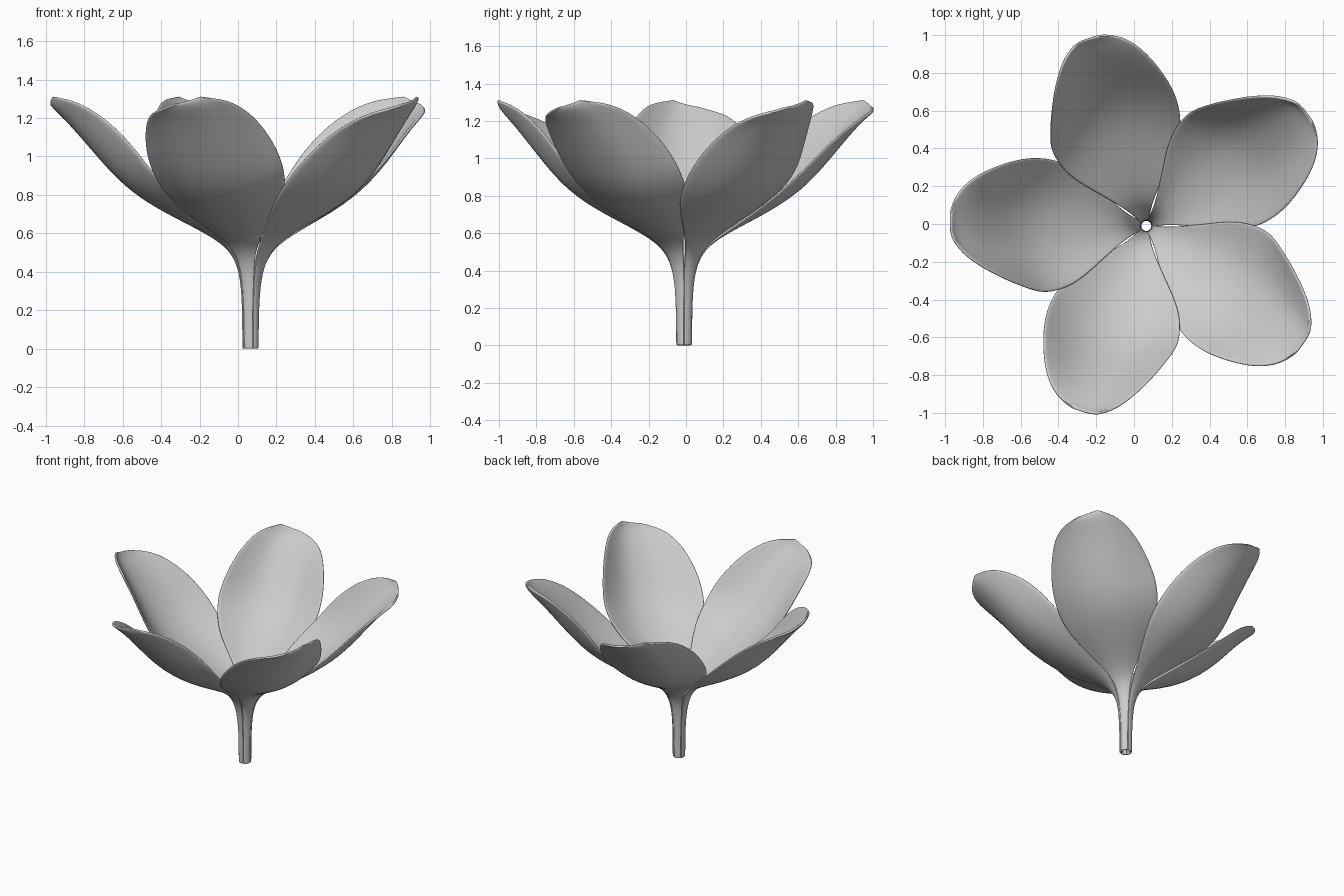
import bpy, math
from mathutils import Matrix

# Petal midline stations: radius, height, clockwise / counter-clockwise half width,
# clockwise / counter-clockwise cupping depth
ROWS = [
    (0.043, 0.000, 0.024, 0.024, 0.008, 0.008),
    (0.043, 0.015, 0.024, 0.024, 0.008, 0.008),
    (0.044, 0.200, 0.025, 0.025, 0.008, 0.008),
    (0.050, 0.330, 0.031, 0.031, 0.008, 0.008),
    (0.070, 0.440, 0.042, 0.042, 0.010, 0.010),
    (0.125, 0.530, 0.073, 0.073, 0.015, 0.020),
    (0.250, 0.605, 0.180, 0.175, 0.035, 0.050),
    (0.410, 0.680, 0.310, 0.305, 0.085, 0.105),
    (0.550, 0.755, 0.355, 0.350, 0.125, 0.140),
    (0.660, 0.835, 0.367, 0.360, 0.140, 0.168),
    (0.760, 0.935, 0.362, 0.340, 0.135, 0.185),
    (0.860, 1.055, 0.330, 0.300, 0.110, 0.175),
    (0.950, 1.165, 0.275, 0.238, 0.065, 0.130),
    (1.005, 1.225, 0.205, 0.175, 0.030, 0.080),
    (1.033, 1.260, 0.135, 0.120, 0.010, 0.042),
    (1.045, 1.288, 0.060, 0.060, 0.000, 0.010),
]
COLS = [-1, -0.9, -0.6, -0.25, 0.25, 0.6, 0.9, 1]
CENTRE = (0.065, -0.01, 0)


def petal_mesh():
    verts, faces = [], []
    n = len(COLS)
    for i, (u, z, w_cw, w_ccw, d_cw, d_ccw) in enumerate(ROWS):
        a, b = ROWS[max(i - 1, 0)], ROWS[min(i + 1, len(ROWS) - 1)]
        du, dz = b[0] - a[0], b[1] - a[1]
        length = math.hypot(du, dz)
        tilt = 0.018 * max(0, (u - 0.9) / 0.14)  # tip leans up on one side
        for s in COLS:
            w, d = (w_ccw, d_ccw) if s > 0 else (w_cw, d_cw)
            lift = d * abs(s) ** 1.9
            verts.append((u - dz / length * lift, s * w, z + du / length * lift + tilt * s))
    for i in range(len(ROWS) - 1):
        for j in range(n - 1):
            k = i * n + j
            faces.append((k, k + 1, k + n + 1, k + n))
    mesh = bpy.data.meshes.new("petal")
    mesh.from_pydata(verts, [], faces)
    mesh.polygons.foreach_set("use_smooth", [True] * len(faces))
    return mesh


# Five petals, each running down into a narrow strip of the stalk
mesh = petal_mesh()
for k in range(5):
    petal = bpy.data.objects.new(f"petal_{k + 1}", mesh)
    bpy.context.collection.objects.link(petal)
    petal.matrix_world = Matrix.Translation(CENTRE) @ Matrix.Rotation(math.radians(36 + 72 * k), 4, "Z")
    solid = petal.modifiers.new("thickness", "SOLIDIFY")
    solid.thickness = 0.016
    solid.offset = -1
    smooth = petal.modifiers.new("smooth", "SUBSURF")
    smooth.levels = smooth.render_levels = 2
